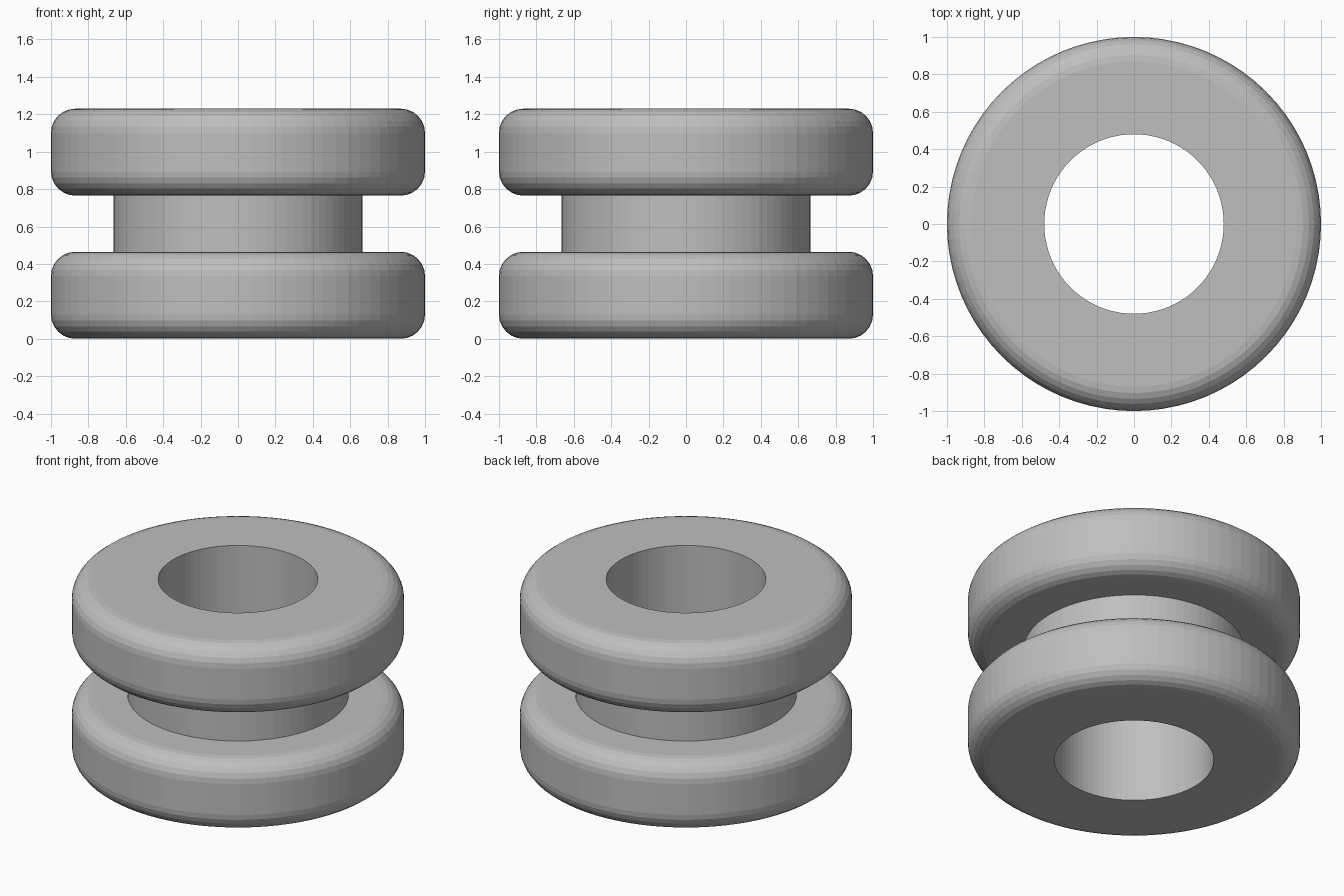
import bpy
import bmesh
from math import cos, sin, pi, radians

SEGMENTS = 80
OUTER, NECK, BORE = 1.0, 0.665, 0.48
HEIGHT, FLANGE, ROUND = 1.23, 0.465, 0.13
ROUND_STEPS = 6

cube = bpy.data.objects.get("Cube")
if cube:
    bpy.data.objects.remove(cube, do_unlink=True)

rubber = bpy.data.materials.new("grey rubber")
rubber.use_nodes = True
colour = (0.52, 0.52, 0.52, 1)
rubber.diffuse_color = colour
rubber.node_tree.nodes["Principled BSDF"].inputs["Base Color"].default_value = colour


def rounded_rim(bottom, top):
    """Outer edge of one flange, from its lower to its upper face."""
    points = []
    for centre_z, start in ((bottom + ROUND, -pi / 2), (top - ROUND, 0)):
        for i in range(ROUND_STEPS + 1):
            a = start + i / ROUND_STEPS * pi / 2
            points.append((OUTER - ROUND + ROUND * cos(a), centre_z + ROUND * sin(a)))
    return points


# Closed cross-section: bore, lower flange, neck, upper flange
profile = [(BORE, 0)] + rounded_rim(0, FLANGE)
profile += [(NECK, FLANGE), (NECK, HEIGHT - FLANGE)]
profile += rounded_rim(HEIGHT - FLANGE, HEIGHT) + [(BORE, HEIGHT)]

# Revolve the section around the vertical axis
bm = bmesh.new()
rings = []
for s in range(SEGMENTS):
    a = 2 * pi * s / SEGMENTS
    rings.append([bm.verts.new((r * cos(a), r * sin(a), z)) for r, z in profile])
for s in range(SEGMENTS):
    here, there = rings[s], rings[(s + 1) % SEGMENTS]
    for i in range(len(profile)):
        j = (i + 1) % len(profile)
        bm.faces.new((here[i], there[i], there[j], here[j]))
bmesh.ops.recalc_face_normals(bm, faces=bm.faces)

mesh = bpy.data.meshes.new("grommet_ring")
bm.to_mesh(mesh)
bm.free()
mesh.materials.append(rubber)
grommet = bpy.data.objects.new("grommet_ring", mesh)
bpy.context.collection.objects.link(grommet)
